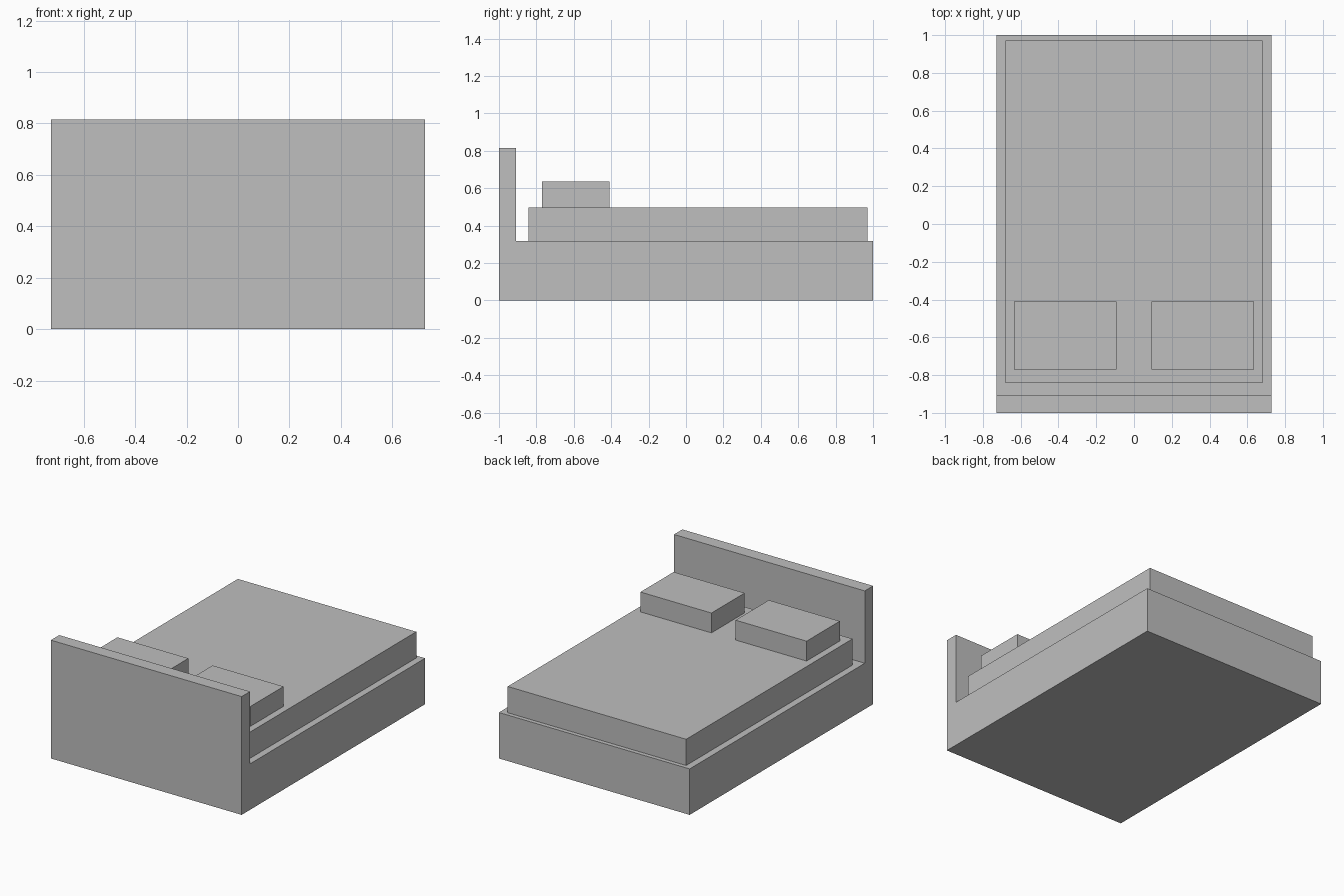
import bpy, bmesh

if "Cube" in bpy.data.objects:
    bpy.data.objects.remove(bpy.data.objects["Cube"])

grey = bpy.data.materials.new("light_grey")
grey.diffuse_color = (0.52, 0.52, 0.52, 1)
grey.use_nodes = True
grey.node_tree.nodes["Principled BSDF"].inputs["Base Color"].default_value = grey.diffuse_color


def extrude_x(name, profile, x0, x1):
    """Solid made from a (y, z) outline swept from x0 to x1."""
    bm = bmesh.new()
    face = bm.faces.new([bm.verts.new((x0, y, z)) for y, z in profile])
    result = bmesh.ops.extrude_face_region(bm, geom=[face], use_keep_orig=True)
    moved = [v for v in result["geom"] if isinstance(v, bmesh.types.BMVert)]
    bmesh.ops.translate(bm, verts=moved, vec=(x1 - x0, 0, 0))
    bmesh.ops.recalc_face_normals(bm, faces=bm.faces)
    mesh = bpy.data.meshes.new(name)
    bm.to_mesh(mesh)
    bm.free()
    mesh.materials.append(grey)
    obj = bpy.data.objects.new(name, mesh)
    bpy.context.collection.objects.link(obj)
    return obj


def box(name, x0, x1, y0, y1, z0, z1):
    return extrude_x(name, [(y0, z0), (y1, z0), (y1, z1), (y0, z1)], x0, x1)


# Base and headboard in one L-shaped body
extrude_x("bed_frame_with_headboard",
          [(-1, 0), (1, 0), (1, 0.317), (-0.909, 0.317),
           (-0.909, 0.816), (-1, 0.816)], -0.728, 0.728)

# Mattress resting on the base
box("mattress", -0.681, 0.681, -0.843, 0.971, 0.317, 0.498)

# Pair of pillows
for side, cx in (("left", -0.363), ("right", 0.363)):
    box(side + "_pillow", cx - 0.271, cx + 0.271, -0.771, -0.409, 0.498, 0.635)
